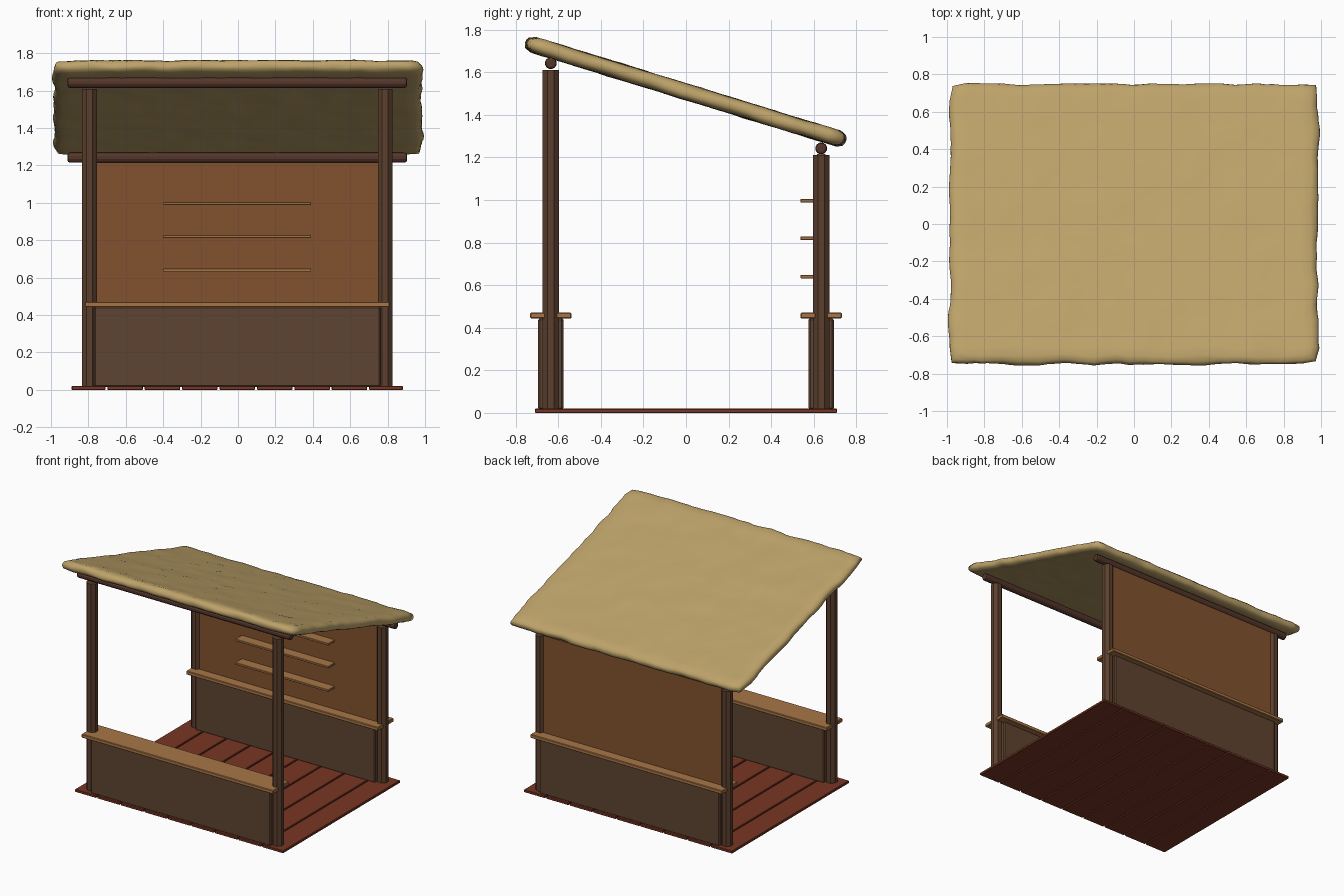
import bpy
import bmesh
import math
from mathutils import Matrix, Vector, noise

if "Cube" in bpy.data.objects:
    bpy.data.objects.remove(bpy.data.objects["Cube"], do_unlink=True)

CX = -0.004      # side-to-side centre of the frame
POST_X = 0.79    # post offset from the centre
ROW_Y = 0.635    # front and back post rows


def make_material(name, *rgb):
    linear = [((c / 255 + 0.055) / 1.055) ** 2.4 for c in rgb] + [1.0]
    mat = bpy.data.materials.new(name)
    mat.use_nodes = True
    mat.diffuse_color = linear
    mat.node_tree.nodes["Principled BSDF"].inputs["Base Color"].default_value = linear
    return mat


THATCH = make_material("straw thatch", 190, 163, 106)
POST = make_material("dark post wood", 92, 64, 46)
RAIL = make_material("roof pole wood", 84, 54, 43)
WALL = make_material("brown wall wood", 95, 68, 49)
PANEL = make_material("orange brown panel", 130, 82, 46)
COUNTER = make_material("light counter wood", 168, 117, 70)
FLOOR = make_material("red floor wood", 120, 54, 36)


def add_object(name, bm, mat):
    bmesh.ops.recalc_face_normals(bm, faces=bm.faces)
    mesh = bpy.data.meshes.new(name)
    bm.to_mesh(mesh)
    bm.free()
    mesh.materials.append(mat)
    obj = bpy.data.objects.new(name, mesh)
    bpy.context.collection.objects.link(obj)
    return obj


def box(name, mat, size, centre, bevel=0.0):
    bm = bmesh.new()
    bmesh.ops.create_cube(bm, size=1)
    bmesh.ops.scale(bm, vec=size, verts=bm.verts)
    bmesh.ops.translate(bm, vec=centre, verts=bm.verts)
    if bevel:
        bmesh.ops.bevel(bm, geom=list(bm.edges), offset=bevel, segments=1,
                        affect='EDGES', profile=0.5)
    return add_object(name, bm, mat)


def pole(name, mat, radius, length, sides, matrix, bevel=0.0):
    bm = bmesh.new()
    bmesh.ops.create_cone(bm, cap_ends=True, segments=sides, radius1=radius,
                          radius2=radius, depth=length)
    # Turn so that flat sides face the axes
    bmesh.ops.rotate(bm, matrix=Matrix.Rotation(math.pi / sides, 3, 'Z'), verts=bm.verts)
    if bevel:
        rims = [e for e in bm.edges
                if abs(e.verts[0].co.z - e.verts[1].co.z) < 1e-5]
        bmesh.ops.bevel(bm, geom=rims, offset=bevel, segments=2,
                        affect='EDGES', profile=0.5)
    bmesh.ops.transform(bm, matrix=matrix, verts=bm.verts)
    return add_object(name, bm, mat)


# Floor boards, running front to back, with narrow gaps
EDGE = 0.89
cuts = [-EDGE] + [-0.7 + 0.2 * i for i in range(8)] + [EDGE]
for i, (a, b) in enumerate(zip(cuts, cuts[1:])):
    box(f"floor_board_{i + 1}", FLOOR, (b - a - 0.01, 1.42, 0.02),
        (CX + (a + b) / 2, 0, 0.01), 0.003)

# Posts, roof poles, low walls and counters of the two rows
for row, y, top in (("front", -ROW_Y, 1.61), ("back", ROW_Y, 1.21)):
    for side, x in (("left", POST_X), ("right", -POST_X)):
        pole(f"{row}_{side}_post", POST, 0.042, top - 0.01, 8,
             Matrix.Translation((CX + x, y, (top + 0.01) / 2)))
    pole(f"{row}_roof_pole", RAIL, 0.028, 1.815, 12,
         Matrix.Translation((CX, y, top + 0.032)) @ Matrix.Rotation(math.pi / 2, 4, 'Y'),
         0.012)
    box(f"{row}_low_wall", WALL, (1.53, 0.118, 0.43), (CX, y, 0.23), 0.008)
    box(f"{row}_counter", COUNTER, (1.63, 0.193, 0.028), (CX, y, 0.457), 0.004)

# Back panel and its shelves
box("back_panel", PANEL, (1.54, 0.04, 0.75), (CX, ROW_Y, 0.84))
for i, z in enumerate((0.64, 0.82, 0.996)):
    box(f"shelf_{i + 1}", COUNTER, (0.79, 0.085, 0.016), (CX, 0.58, z), 0.002)

# Thatched roof: a thick slab with round, ragged edges
HX, HY, R = 0.985, 0.782, 0.036
bm = bmesh.new()
bmesh.ops.create_cube(bm, size=2)
for axis, count in ((0, 46), (1, 36), (2, 5)):
    along = [e for e in bm.edges
             if abs(e.verts[0].co[axis] - e.verts[1].co[axis]) > 0.5]
    bmesh.ops.subdivide_edges(bm, edges=along, cuts=count, use_grid_fill=True)
for v in bm.verts:
    on_x, on_y = abs(v.co.x) > 0.999, abs(v.co.y) > 0.999
    inset = R * (1 - math.sqrt(max(0, 1 - v.co.z ** 2)))
    corner = 0.012 if on_x and on_y else 0
    x = v.co.x * (HX - R * 1.3)
    y = v.co.y * (HY - R * 1.3)
    if on_x:
        x = math.copysign(HX - inset - corner, x)
    if on_y:
        y = math.copysign(HY - inset - corner, y)
    p = Vector((x, y, v.co.z * R))
    coarse = noise.noise_vector(p * 6)
    fine = noise.noise_vector(p * 16 + Vector((5, 3, 1)))
    p += Vector((coarse.x * 0.013 + fine.x * 0.006,
                 coarse.y * 0.013 + fine.y * 0.006,
                 coarse.z * 0.005 + fine.z * 0.003))
    v.co = p
bmesh.ops.transform(bm, verts=bm.verts,
                    matrix=Matrix.Translation((0, 0, 1.508))
                    @ Matrix.Rotation(math.radians(-17.1), 4, 'X'))
for f in bm.faces:
    f.smooth = True
add_object("thatched_roof", bm, THATCH)
